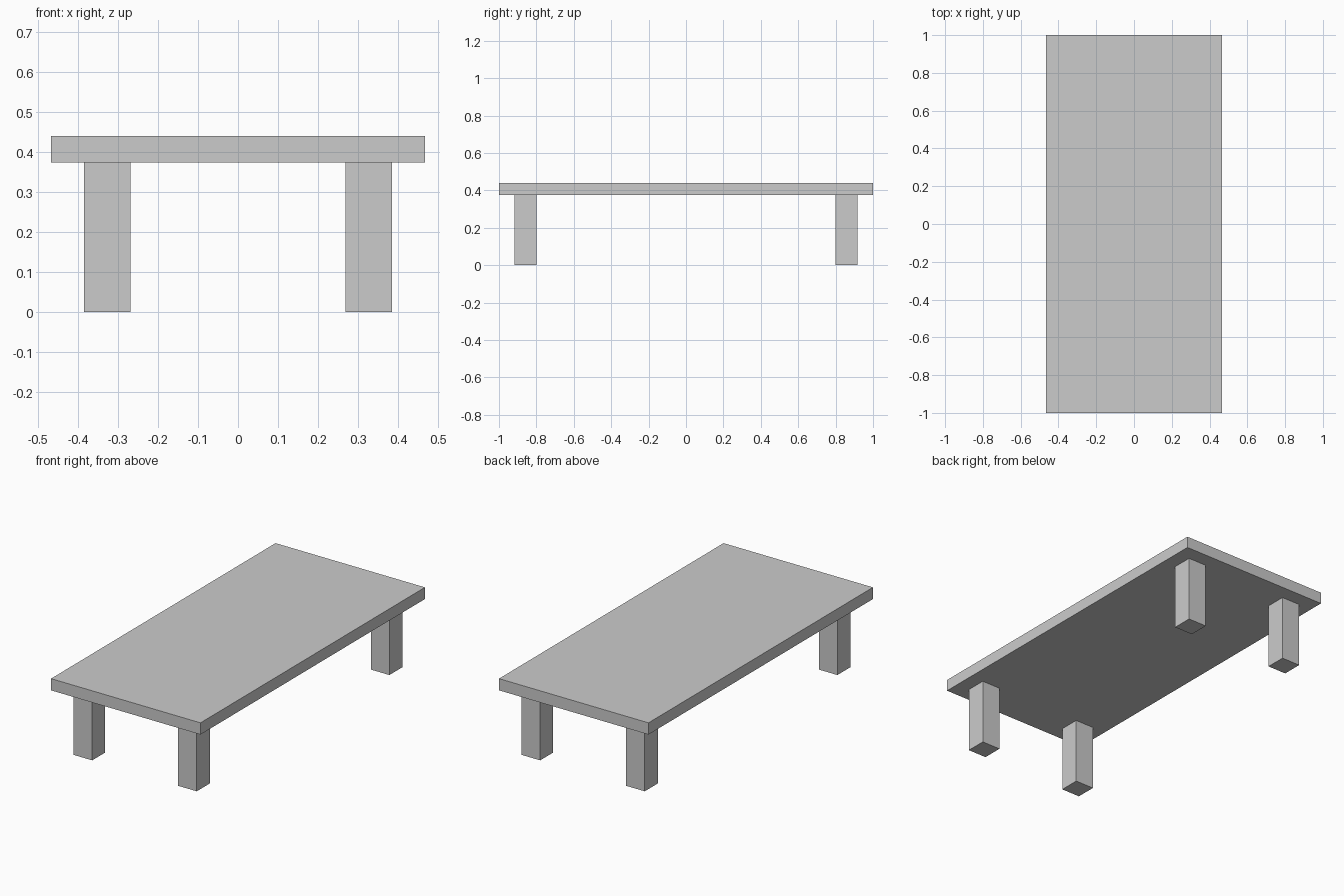
import bpy

if "Cube" in bpy.data.objects:
    bpy.data.objects.remove(bpy.data.objects["Cube"])


def box(name, lo, hi):
    """Add an axis-aligned box spanning two opposite corners."""
    centre = [(a + b) / 2 for a, b in zip(lo, hi)]
    bpy.ops.mesh.primitive_cube_add(size=1, location=centre)
    obj = bpy.context.object
    obj.name = name
    obj.scale = [b - a for a, b in zip(lo, hi)]
    bpy.ops.object.transform_apply(location=False, rotation=False, scale=True)
    return obj


HALF_X, HALF_Y = 0.466, 1.0
UNDERSIDE, TOP = 0.374, 0.44
LEG_X, LEG_Y, LEG_W = 0.326, 0.858, 0.058  # leg centre and half width

# Table top
box("table_top", (-HALF_X, -HALF_Y, UNDERSIDE), (HALF_X, HALF_Y, TOP))

# Four square legs
for y_name, sy in (("front", -1), ("back", 1)):
    for x_name, sx in (("left", -1), ("right", 1)):
        x, y = sx * LEG_X, sy * LEG_Y
        box(f"{y_name}_{x_name}_leg",
            (x - LEG_W, y - LEG_W, 0), (x + LEG_W, y + LEG_W, UNDERSIDE))
